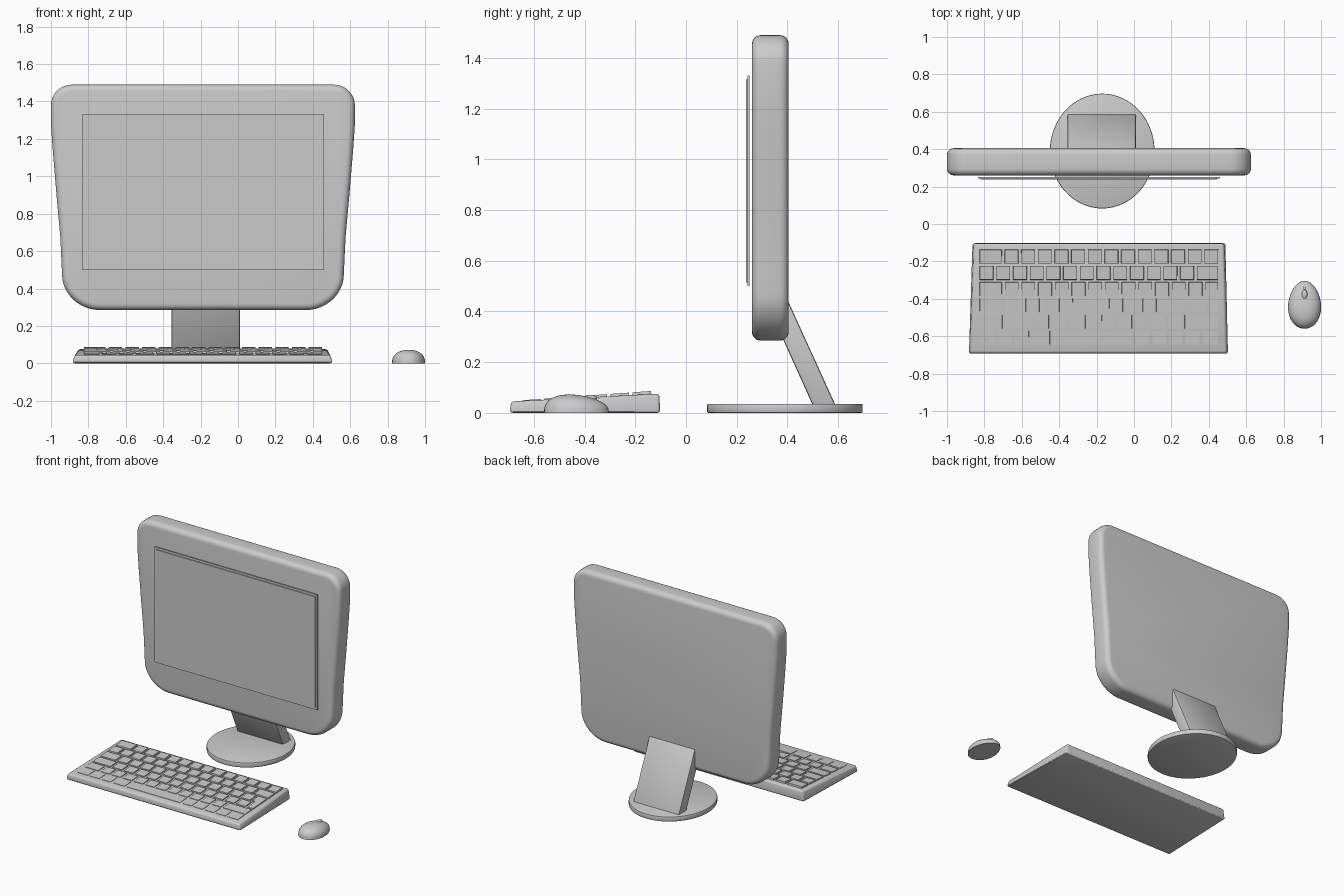
import bpy, bmesh, math
from mathutils import Vector

if "Cube" in bpy.data.objects:
    bpy.data.objects.remove(bpy.data.objects["Cube"])


def loft(bm, rings):
    """Skin a stack of equal-length rings and cap both ends."""
    vs = [[bm.verts.new(p) for p in r] for r in rings]
    n = len(vs[0])
    for a, b in zip(vs, vs[1:]):
        for i in range(n):
            j = (i + 1) % n
            bm.faces.new((a[i], a[j], b[j], b[i]))
    bm.faces.new(vs[0][::-1])
    bm.faces.new(vs[-1])


def finish(name, bm, bevel=0.0, segments=4, angle=30):
    bmesh.ops.recalc_face_normals(bm, faces=bm.faces[:])
    if bevel:
        sharp = [e for e in bm.edges if e.calc_face_angle(0) > math.radians(50)]
        bmesh.ops.bevel(bm, geom=sharp, offset=bevel, segments=segments,
                        profile=0.5, affect='EDGES', clamp_overlap=True)
    me = bpy.data.meshes.new(name)
    bm.to_mesh(me)
    bm.free()
    ob = bpy.data.objects.new(name, me)
    bpy.context.collection.objects.link(ob)
    bpy.ops.object.select_all(action='DESELECT')
    ob.select_set(True)
    bpy.context.view_layer.objects.active = ob
    bpy.ops.object.shade_smooth_by_angle(angle=math.radians(angle))
    return ob


def part(name, rings, bevel=0.0, segments=4, angle=30):
    bm = bmesh.new()
    loft(bm, rings)
    return finish(name, bm, bevel, segments, angle)


def rect(x0, x1, y0, y1, z):
    return [(x0, y0, z), (x1, y0, z), (x1, y1, z), (x0, y1, z)]


def ellipse(cx, cy, rx, ry, z, n=64):
    return [(cx + rx * math.cos(math.tau * i / n),
             cy + ry * math.sin(math.tau * i / n), z) for i in range(n)]


def corner(a, c, b, n=9):
    """Cubic rounding from a to b around corner c."""
    a, b, c = Vector(a), Vector(b), Vector(c)
    p, q = a.lerp(c, .55), b.lerp(c, .55)
    return [a * (1 - t)**3 + p * 3 * t * (1 - t)**2 + q * 3 * t * t * (1 - t) + b * t**3
            for t in (i / n for i in range(n + 1))]


# Monitor housing: half outline (offset from centre, z), mirrored
CX = -0.1875
half = corner((.70, 1.49), (.8125, 1.49), (.8125, 1.38))
half += [Vector(p) for p in ((.812, 1.27), (.803, 1.14), (.783, .9), (.763, .68), (.758, .58))]
half += corner((.753, .47), (.748, .285), (.55, .285), 12)
outline = [(CX + p.x, p.y) for p in half] + [(CX - p.x, p.y) for p in reversed(half)]
part("monitor_housing", [[(x, y, z) for x, z in outline] for y in (.26, .405)], .035, 5)

# Screen panel, standing just proud of the housing
part("screen_panel", [rect(-.82, .445, .237, .2435, z) for z in (.515, 1.315)])
part("screen_frame", [rect(-.835, .46, .2435, .251, z) for z in (.50, 1.33)])

# Slanted stand and round foot
side = [(.50, .03), (.59, .03), (.385, .48), (.315, .44)]
part("stand_neck", [[(x, y, z) for y, z in side] for x in (-.355, .01)], .008, 2)
part("stand_base", [ellipse(-.17, .39, .28, .307, z) for z in (0, .036)], .006, 2)

# Keyboard body: wedge, wider at the front
bottom = [(-.885, -.695, 0), (.505, -.695, 0), (.49, -.102, 0), (-.865, -.102, 0)]
top = [(-.875, -.69, .045), (.495, -.69, .045), (.48, -.105, .076), (-.855, -.105, .076)]
part("keyboard_body", [bottom, top], .012, 3)

# Keys: one row per list of relative widths
rows = [
    [1.5] + [1] * 13,
    [1] * 13 + [1.45],
    [1.5] + [1] * 12 + [.95],
    [1.75] + [1] * 11 + [1.0, .7],
    [1.35] + [1] * 11 + [2.2],
    [1.1, 1, 1, 1.25, 4.9, 1, 1, 1, 1, 1.1],
]
bm = bmesh.new()
for r, widths in enumerate(rows):
    y1 = -.138 - r * .087
    y0 = y1 - .072
    x, unit = -.833, 1.291 / sum(widths)
    for w in widths:
        x0, x1 = x + .009, x + w * unit - .009
        x += w * unit
        yt = y1 + .015 if (r == 3 and w == .7) else y1   # tall return key
        ring = lambda d, h: [(px, py, .084 + .072 * (py + .17) + h)
                             for px, py, _ in rect(x0 - d, x1 + d, y0 - d, yt + d, 0)]
        loft(bm, [ring(.003, -.025), ring(0, 0)])
finish("keys", bm)

# Mouse: stacked egg-shaped rings, lower toward the cable end
MX, MY = .912, -.432
rings = []
for i in range(13):
    t = math.radians(88) * i / 12
    s, h = math.cos(t), math.sin(t) ** .75
    ring = []
    for k in range(40):
        a = math.tau * k / 40
        u, v = s * math.cos(a), s * math.sin(a)
        ring.append((MX + .088 * u * (1 - .1 * v), MY + .128 * v, .071 * h * (1 - .18 * v)))
    rings.append(ring)
mouse = part("mouse_body", rings, angle=50)

# Groove between the mouse buttons
cutter = part("groove_cutter", [rect(MX - .003, MX + .003, -.36, -.28, z) for z in (.035, .12)])
cutter.hide_render = True
cutter.hide_set(True)
cut = mouse.modifiers.new("groove", 'BOOLEAN')
cut.operation = 'DIFFERENCE'
cut.object = cutter

# Scroll wheel
bpy.ops.mesh.primitive_uv_sphere_add(segments=24, ring_count=12, radius=1, location=(MX, -.378, .058))
wheel = bpy.context.object
wheel.name = "scroll_wheel"
wheel.scale = (.015, .027, .013)
bpy.ops.object.shade_smooth()
